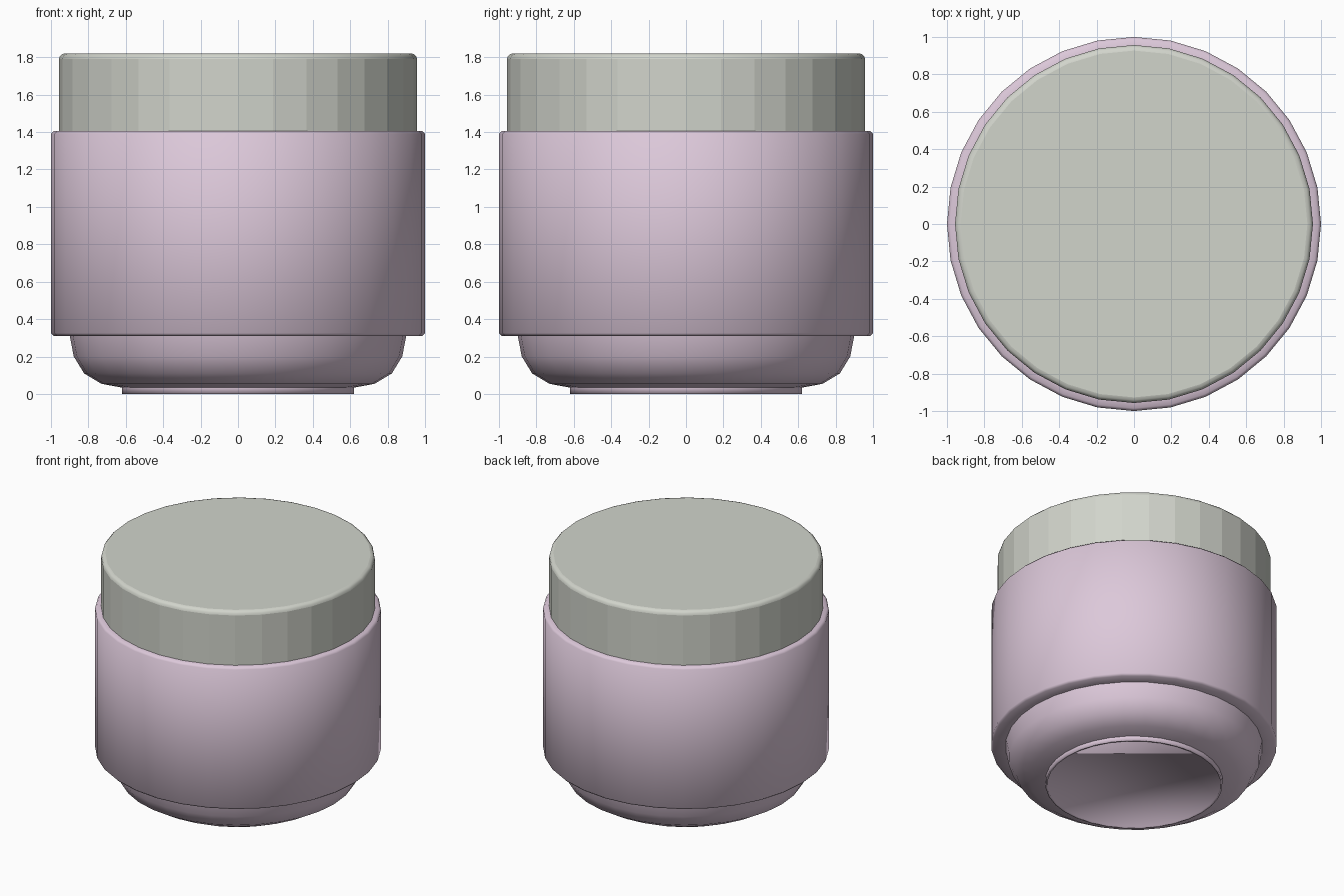
import bpy, bmesh, math

if "Cube" in bpy.data.objects:
    bpy.data.objects.remove(bpy.data.objects["Cube"])

SIDES = 32


def material(name, rgb):
    m = bpy.data.materials.new(name)
    m.diffuse_color = (*rgb, 1)
    m.use_nodes = True
    m.node_tree.nodes["Principled BSDF"].inputs["Base Color"].default_value = m.diffuse_color
    return m


pink = material("pale pink", (0.72, 0.58, 0.70))
grey = material("warm light grey", (0.64, 0.66, 0.60))


def lathe(name, profile, mat, cap_top=False, cap_bottom=False, flat=()):
    """Spin (radius, z) points, listed from top to bottom, round the z axis.
    Bands whose index is in flat keep their facets."""
    bm = bmesh.new()
    rings = []
    for r, z in profile:
        rings.append([bm.verts.new((r * math.cos(2 * math.pi * j / SIDES),
                                    r * math.sin(2 * math.pi * j / SIDES), z))
                      for j in range(SIDES)])
    for i in range(len(rings) - 1):
        a, b = rings[i], rings[i + 1]
        for j in range(SIDES):
            k = (j + 1) % SIDES
            f = bm.faces.new((a[j], b[j], b[k], a[k]))
            f.smooth = i not in flat
    if cap_top:
        bm.faces.new(rings[0]).smooth = False
    if cap_bottom:
        bm.faces.new(rings[-1][::-1]).smooth = True
    mesh = bpy.data.meshes.new(name)
    bm.to_mesh(mesh)
    bm.free()
    mesh.materials.append(mat)
    ob = bpy.data.objects.new(name, mesh)
    bpy.context.collection.objects.link(ob)
    return ob


# Faceted lid with a small rounded top edge
bevel = 0.03
edge = [(0.957 - bevel + bevel * math.sin(t), 1.82 - bevel + bevel * math.cos(t))
        for t in (0, math.pi / 6, math.pi / 3, math.pi / 2)]
lid = lathe("lid", edge + [(0.957, 1.39)], grey, cap_top=True, flat=(3,))

# Straight jar wall, chamfered at both ends
wall = lathe("jar_wall", [(0.94, 1.406), (0.985, 1.406), (1.0, 1.391),
                          (1.0, 0.325), (0.985, 0.31), (0.88, 0.31)], pink)

# Rounded bowl under the wall
bowl = lathe("jar_bowl", [(0.90, 0.312), (0.878, 0.20), (0.823, 0.11),
                          (0.73, 0.054), (0.60, 0.03)], pink)

# Foot ring with a shallow recessed underside
foot = lathe("foot_ring", [(0.62, 0.034), (0.62, 0.0), (0.606, 0.0),
                           (0.604, 0.008)], pink, cap_bottom=True)
